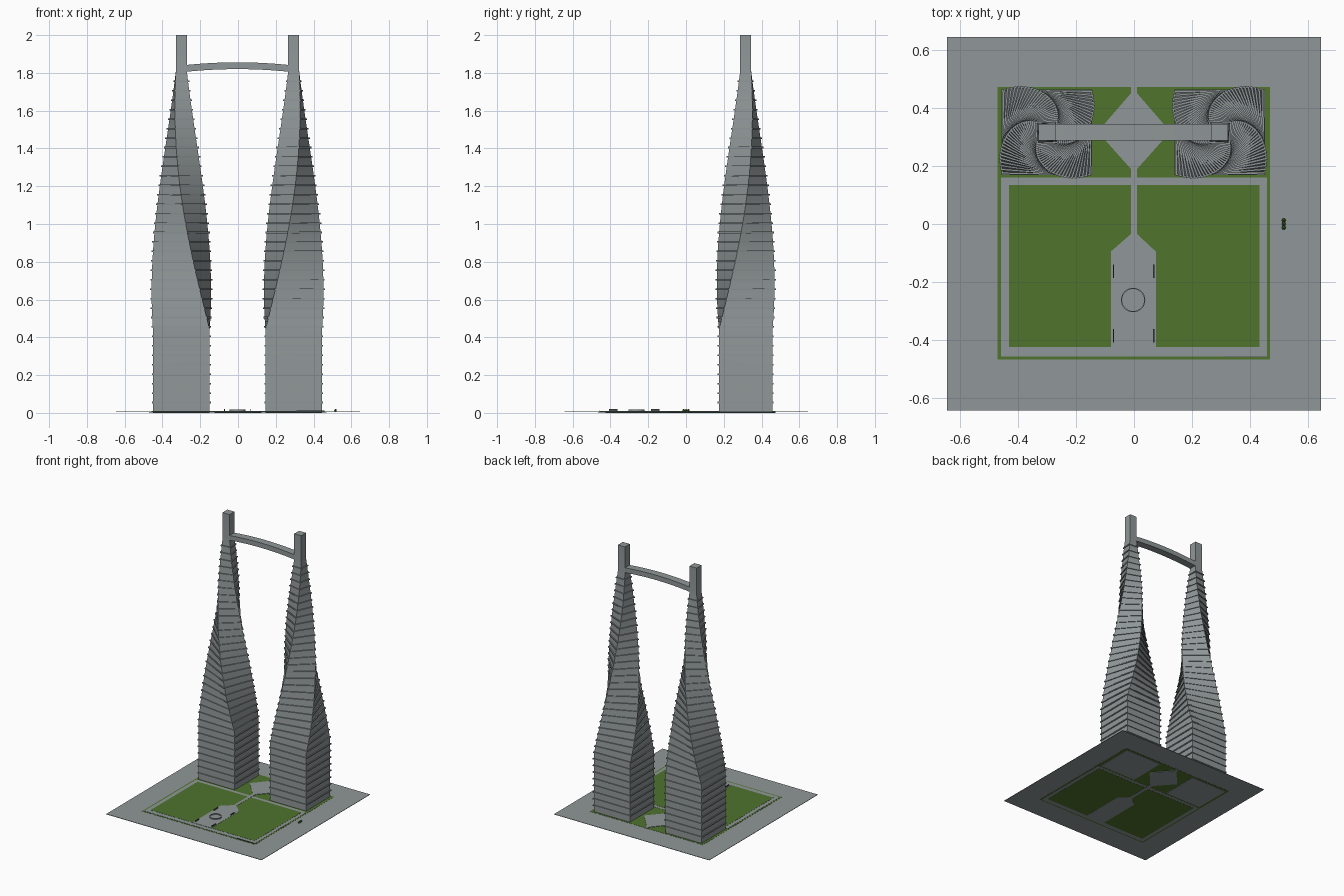
import bpy, bmesh, math

if "Cube" in bpy.data.objects:
    bpy.data.objects.remove(bpy.data.objects["Cube"])

def material(name, rgb):
    m = bpy.data.materials.new(name)
    m.diffuse_color = (*rgb, 1)
    m.use_nodes = True
    m.node_tree.nodes["Principled BSDF"].inputs["Base Color"].default_value = m.diffuse_color
    return m

GREY = material("concrete grey", (0.28, 0.31, 0.315))
GREEN = material("lawn green", (0.08, 0.175, 0.027))
DARK = material("dark grey", (0.07, 0.08, 0.08))
LEAF = material("leaf green", (0.06, 0.15, 0.02))

def finish(name, bm, mat, smooth=False):
    bmesh.ops.recalc_face_normals(bm, faces=bm.faces)
    me = bpy.data.meshes.new(name)
    bm.to_mesh(me)
    bm.free()
    me.materials.append(mat)
    ob = bpy.data.objects.new(name, me)
    bpy.context.collection.objects.link(ob)
    if smooth:
        bpy.ops.object.select_all(action='DESELECT')
        ob.select_set(True)
        bpy.context.view_layer.objects.active = ob
        bpy.ops.object.shade_smooth_by_angle(angle=math.radians(30))
    return ob

def loft(bm, rings):
    """Closed skin through a list of equal-sized point rings."""
    vs = [[bm.verts.new(p) for p in r] for r in rings]
    n = len(vs[0])
    for a, b in zip(vs, vs[1:]):
        for i in range(n):
            j = (i + 1) % n
            bm.faces.new((a[i], a[j], b[j], b[i]))
    bm.faces.new(vs[0][::-1])
    bm.faces.new(vs[-1])

def plate(name, pts, z0, z1, mat):
    bm = bmesh.new()
    loft(bm, [[(x, y, z) for x, y in pts] for z in (z0, z1)])
    return finish(name, bm, mat)

def rect(x0, x1, y0, y1):
    return [(x0, y0), (x1, y0), (x1, y1), (x0, y1)]

# Ground: nested plates, each showing on both the upper and lower side
plate("plaza_base", rect(-.645, .645, -.643, .645), .004, .007, GREY)
plate("green_border", rect(-.47, .468, -.467, .472), .003, .008, GREEN)
plate("walk_frame", rect(-.459, .458, -.457, .16), .002, .009, GREY)
plate("front_lawn", rect(-.43, .433, -.423, .135), .001, .010, GREEN)
stem = .011
plate("entry_path", [(-.08, -.425), (.075, -.425), (.075, -.095), (stem, -.035),
                     (stem, .17), (-stem, .17), (-stem, -.035), (-.08, -.095)], 0, .011, GREY)
plate("rear_path", [(0 - stem, .165), (stem, .165), (stem, .19), (.125, .318), (stem, .45),
                    (stem, .475), (-stem, .475), (-stem, .45), (-.125, .318), (-stem, .19)],
      0, .011, GREY)

# Twisting towers
CY, Z_LOW, Z_HIGH = .316, .44, 1.81
HX, HY, TOP = .15, .142, .029

def section(cx, turn, z, grow=0.0):
    t = min(max((z - Z_LOW) / (Z_HIGH - Z_LOW), 0), 1)
    hx = HX + (TOP - HX) * t + grow
    hy = HY + (TOP - HY) * t + grow
    a = turn * t * math.pi / 2
    c, s = math.cos(a), math.sin(a)
    return [(cx + x * c - y * s, CY + x * s + y * c, z)
            for x, y in ((-hx, -hy), (hx, -hy), (hx, hy), (-hx, hy))]

for side, cx, turn in (("left", -.3, -1), ("right", .295, 1)):
    bm = bmesh.new()
    steps = 60
    zs = [0] + [Z_LOW + (Z_HIGH - Z_LOW) * i / steps for i in range(steps + 1)] + [2]
    loft(bm, [section(cx, turn, z) for z in zs])
    finish(side + "_tower_body", bm, GREY, True)
    # Floor slabs projecting from the skin
    bm = bmesh.new()
    for k in range(1, 36):
        z = .005 + .05 * k
        ring = section(cx, turn, z, .006)
        loft(bm, [[(x, y, z + d) for x, y, _ in ring] for d in (-.004, .004)])
    finish(side + "_floor_slabs", bm, GREY)

# Arched sky bridge between the shafts
bm = bmesh.new()
rings = []
for i in range(13):
    u = -1 + i / 6
    x = -.0025 + .28 * u
    z = 1.838 - .015 * u * u
    rings.append([(x, CY + y, z + h) for y, h in
                  ((-.028, -.018), (.028, -.018), (.028, .018), (-.028, .018))])
loft(bm, rings)
finish("sky_bridge", bm, GREY)

# Ring fountain on the front path
bm = bmesh.new()
N = 32
loops = [[bm.verts.new((-.003 + r * math.cos(2 * math.pi * i / N),
                        -.262 + r * math.sin(2 * math.pi * i / N), z)) for i in range(N)]
         for r, z in ((.042, .010), (.042, .018), (.038, .018), (.038, .010))]
for a, b in zip(loops, loops[1:] + loops[:1]):
    for i in range(N):
        j = (i + 1) % N
        bm.faces.new((a[i], a[j], b[j], b[i]))
finish("fountain_ring", bm, GREY)

# Benches and a low front wall
for sx, x in (("left", -.071), ("right", .068)):
    for sy, y in (("rear", -.163), ("front", -.385)):
        plate(f"{sx}_{sy}_bench", rect(x - .002, x + .002, y - .023, y + .023), .010, .020, DARK)
plate("front_wall", rect(.31, .458, -.459, -.456), .008, .012, DARK)

# Small row of shrubs beside the plaza
bm = bmesh.new()
for y in (-.013, 0, .013):
    g = bmesh.ops.create_icosphere(bm, subdivisions=1, radius=.008)
    bmesh.ops.translate(bm, verts=g["verts"], vec=(.516, y, .013))
finish("shrubs", bm, LEAF)
